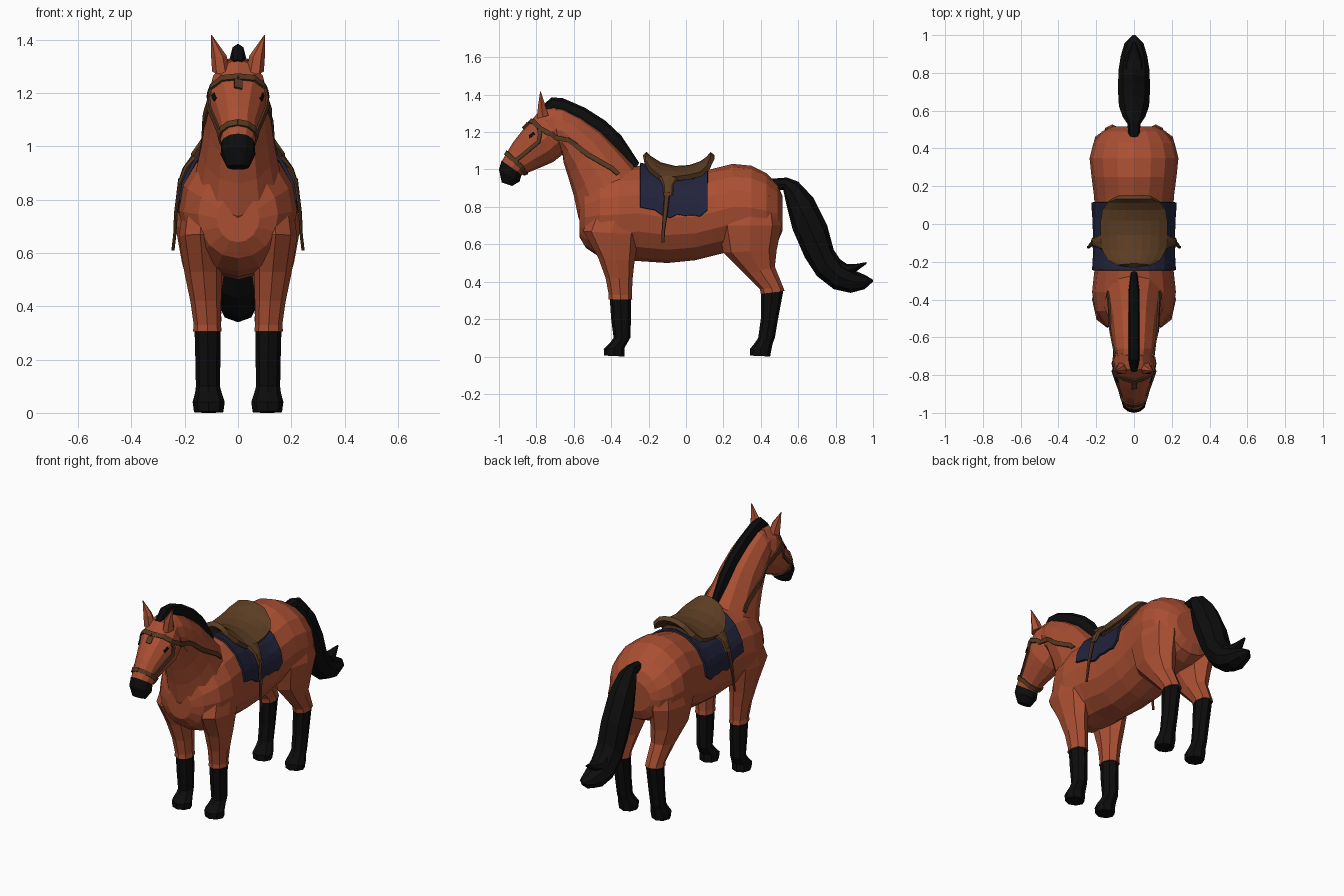
import bpy, bmesh, math
from mathutils import Vector
from mathutils.bvhtree import BVHTree


def material(name, r, g, b):
    m = bpy.data.materials.new(name)
    m.diffuse_color = (r, g, b, 1)
    return m


BAY = material("bay coat", 0.40, 0.078, 0.032)
BLACK = material("black hair", 0.004, 0.004, 0.004)
NAVY = material("navy cloth", 0.016, 0.017, 0.045)
LEATHER = material("saddle leather", 0.105, 0.046, 0.017)
STRAP = material("strap leather", 0.095, 0.038, 0.015)


def make(name, verts, faces, mat, thick=0):
    me = bpy.data.meshes.new(name)
    bm = bmesh.new()
    vs = [bm.verts.new(v) for v in verts]
    for f in faces:
        bm.faces.new([vs[i] for i in f])
    bmesh.ops.recalc_face_normals(bm, faces=bm.faces)
    bm.to_mesh(me)
    bm.free()
    me.materials.append(mat)
    ob = bpy.data.objects.new(name, me)
    bpy.context.collection.objects.link(ob)
    if thick:
        mod = ob.modifiers.new("thickness", 'SOLIDIFY')
        mod.thickness = thick
        mod.offset = 0
    return ob


def loft(name, sections, mat, n=8, side=1):
    """Rings through (y, z) of one edge, (y, z) of the opposite edge, half width, x centre."""
    verts, faces = [], []
    for s in sections:
        ya, za, yb, zb, w = s[:5]
        xc = s[5] if len(s) > 5 else 0
        for i in range(n):
            a = 2 * math.pi * i / n
            t = 0.5 + 0.5 * math.sin(a)
            verts.append((side * (xc + w * math.cos(a)), yb + (ya - yb) * t, zb + (za - zb) * t))
    for r in range(len(sections) - 1):
        for i in range(n):
            j = (i + 1) % n
            faces.append((r * n + i, r * n + j, r * n + n + j, r * n + n + i))
    last = len(verts) - n
    faces += [tuple(range(n)), tuple(range(last, last + n))]
    return make(name, verts, faces, mat)


def grid_faces(rows, cols):
    return [(r * cols + c, r * cols + c + 1, (r + 1) * cols + c + 1, (r + 1) * cols + c)
            for r in range(rows - 1) for c in range(cols - 1)]


# Trunk
torso = loft("torso", [
    (-.57, .82, -.57, .64, .08), (-.545, .91, -.535, .58, .15), (-.46, .98, -.46, .53, .205),
    (-.36, 1.01, -.36, .51, .222), (-.25, 1.02, -.25, .51, .21), (-.10, .985, -.10, .50, .2),
    (.05, .98, .05, .515, .205), (.15, 1.005, .15, .54, .212), (.25, 1.03, .25, .565, .225),
    (.35, 1.02, .35, .57, .235), (.43, .98, .43, .58, .215), (.49, .92, .49, .61, .17),
    (.515, .86, .515, .67, .12)], BAY, 16)

# Neck and head
neck = loft("neck", [
    (-.20, .97, -.50, .62, .15), (-.27, 1.015, -.575, .74, .165), (-.36, 1.115, -.60, .86, .14),
    (-.45, 1.205, -.63, .96, .125), (-.56, 1.28, -.655, 1.04, .115), (-.66, 1.33, -.66, 1.08, .105),
    (-.74, 1.335, -.69, 1.10, .09)], BAY, 12)
head = loft("head", [
    (-.70, 1.34, -.64, 1.13, .085), (-.775, 1.325, -.66, 1.08, .108), (-.82, 1.27, -.71, 1.04, .115),
    (-.87, 1.215, -.78, 1.01, .095), (-.925, 1.145, -.84, .985, .074),
    (-.985, 1.045, -.88, .97, .062)], BAY, 12)
loft("muzzle", [
    (-.986, 1.048, -.879, .972, .0635), (-1.0, 1.0, -.89, .935, .065),
    (-.985, .93, -.93, .912, .042)], BLACK, 12)

# Mane and tail
loft("mane", [
    (-.25, 1.035, -.28, .99, .018), (-.345, 1.18, -.38, 1.08, .03), (-.43, 1.26, -.47, 1.17, .03),
    (-.54, 1.33, -.57, 1.24, .03), (-.66, 1.382, -.65, 1.28, .03), (-.72, 1.385, -.71, 1.29, .029),
    (-.785, 1.325, -.75, 1.29, .022)], BLACK)
loft("tail", [
    (.45, .95, .45, .89, .028), (.54, .957, .52, .89, .035), (.60, .935, .535, .82, .06),
    (.68, .85, .57, .68, .08), (.755, .70, .635, .53, .084), (.79, .57, .70, .43, .084),
    (.84, .495, .79, .36, .082), (.90, .46, .88, .34, .07), (.96, .435, .955, .36, .05),
    (1.0, .41, 1.0, .40, .008)], BLACK)
loft("tail_lock", [
    (.78, .55, .78, .42, .06), (.86, .495, .86, .42, .05), (.91, .495, .91, .455, .03),
    (.965, .505, .965, .495, .006)], BLACK)

# Legs, stockings and ears, mirrored left and right
legs = []
for side, tag in ((1, "left"), (-1, "right")):
    legs.append(loft("front_leg_" + tag, [
        (-.49, .82, -.22, .82, .07, .13), (-.55, .67, -.25, .65, .08, .142),
        (-.47, .53, -.275, .51, .07, .13), (-.43, .42, -.285, .42, .058, .121),
        (-.413, .33, -.29, .33, .051, .115), (-.415, .305, -.287, .305, .054, .115)], BAY, 8, side))
    loft("front_stocking_" + tag, [
        (-.408, .315, -.294, .315, .049, .114), (-.40, .2, -.294, .2, .047, .113),
        (-.387, .1, -.298, .1, .045, .113), (-.405, .075, -.315, .07, .05, .111),
        (-.44, .04, -.33, .045, .06, .11), (-.437, .005, -.33, 0, .055, .11)], BLACK, 8, side)
    legs.append(loft("hind_leg_" + tag, [
        (.24, .86, .48, .86, .08, .125), (.17, .70, .512, .70, .1, .135),
        (.20, .555, .485, .57, .082, .128), (.315, .44, .475, .48, .06, .12),
        (.395, .36, .52, .37, .052, .115), (.40, .335, .527, .35, .053, .115)], BAY, 8, side))
    loft("hind_stocking_" + tag, [
        (.402, .345, .522, .36, .049, .114), (.40, .2, .492, .2, .047, .113),
        (.386, .1, .475, .1, .045, .113), (.37, .075, .465, .075, .05, .111),
        (.342, .04, .457, .04, .06, .11), (.342, .005, .45, 0, .055, .11)], BLACK, 8, side)
    loft("ear_" + tag, [
        (-.80, 1.27, -.73, 1.29, .034, .063), (-.795, 1.335, -.75, 1.345, .029, .072),
        (-.78, 1.417, -.776, 1.417, .002, .1)], BAY, 6, side)

# Skin lookup, so that tack lies on the coat
verts, polys = [], []
for ob in [torso, neck, head] + legs:
    base = len(verts)
    verts += [v.co.copy() for v in ob.data.vertices]
    polys += [[base + i for i in p.vertices] for p in ob.data.polygons]
skin = BVHTree.FromPolygons(verts, polys)


def strap(name, pts, width, mat, side=1, gap=.004, thick=.008):
    path = []
    for a, b in zip(pts, pts[1:]):
        path += [Vector(a).lerp(Vector(b), k / 4) for k in range(4)]
    path.append(Vector(pts[-1]))
    hits = [skin.find_nearest(Vector((p.x * side, p.y, p.z)))[:2] for p in path]
    vs = []
    for i, (p, nrm) in enumerate(hits):
        along = hits[min(i + 1, len(hits) - 1)][0] - hits[max(i - 1, 0)][0]
        across = nrm.cross(along).normalized() * width / 2
        vs += [p + nrm * gap - across, p + nrm * gap + across]
    make(name, vs, grid_faces(len(hits), 2), mat, thick)


# Bridle
for side, tag in ((1, "left"), (-1, "right")):
    strap("rein_" + tag, [(.14, -.79, 1.23), (.14, -.68, 1.17), (.16, -.52, 1.085), (.19, -.35, .995)],
          .026, STRAP, side)
    strap("cheek_strap_" + tag, [(.14, -.785, 1.23), (.14, -.80, 1.15), (.11, -.87, 1.09),
                                 (.09, -.93, 1.04)], .02, STRAP, side)
    strap("browband_" + tag, [(0, -.85, 1.275), (.06, -.84, 1.275), (.14, -.80, 1.24)], .026, STRAP, side)
    strap("noseband_" + tag, [(0, -.98, 1.10), (.06, -.97, 1.09), (.09, -.93, 1.055),
                              (.08, -.88, 1.01), (0, -.85, .96)], .024, STRAP, side)
    strap("eye_" + tag, [(.11, -.86, 1.19), (.12, -.825, 1.20)], .016, BLACK, side, .002, .004)
strap("brow_drop", [(0, -.86, 1.265), (0, -.88, 1.225)], .03, STRAP)

# Saddle cloth draped over the back, with an uneven hem
hems = [80, 82, 84, 92, 95, 90, 92, 91, 93, 84]
cloth, cols = [], 21
for i, hem in enumerate(hems):
    y = -.245 + .36 * i / (len(hems) - 1)
    for c in range(cols):
        a = math.radians(hem) * (2 * c / (cols - 1) - 1)
        d = Vector((math.sin(a), 0, math.cos(a)))
        hit = skin.ray_cast(Vector((0, y, .76)) + d, -d)[0]
        cloth.append(hit + d * .012)
make("saddle_cloth", cloth, grid_faces(len(hems), cols), NAVY, .012)

# Saddle seat: raised at both ends, drooping at the sides
seat = []
profile = [(-.22, 1.085, .08, .04), (-.195, 1.06, .13, .06), (-.14, 1.025, .16, .07),
           (-.06, 1.005, .17, .055), (.02, 1.01, .17, .05), (.08, 1.03, .16, .055),
           (.12, 1.058, .135, .045), (.142, 1.085, .085, .02)]
for y, z, w, drop in profile:
    for c in range(9):
        u = c / 4 - 1
        seat.append((u * w, y, z - drop * u * u))
make("saddle_seat", seat, grid_faces(len(profile), 9), LEATHER, .028)
loft("saddle_padding", [(-.19, 1.03, -.19, .94, .09), (-.12, 1.0, -.12, .92, .14),
                        (.04, 1.0, .04, .92, .14), (.1, 1.03, .1, .95, .09)], LEATHER)

# Stirrup straps
for side, tag in ((1, "left"), (-1, "right")):
    loft("saddle_flap_" + tag, [(-.15, .965, -.03, .965, .025, .15), (-.125, .92, -.065, .92, .014, .193),
                                (-.12, .86, -.07, .86, .01, .218)], LEATHER, 8, side)
    loft("stirrup_strap_" + tag, [(-.115, .88, -.085, .88, .008, .216), (-.125, .75, -.1, .75, .007, .233),
                                  (-.13, .67, -.112, .67, .006, .237),
                                  (-.13, .61, -.115, .61, .006, .244)], STRAP, 8, side)
